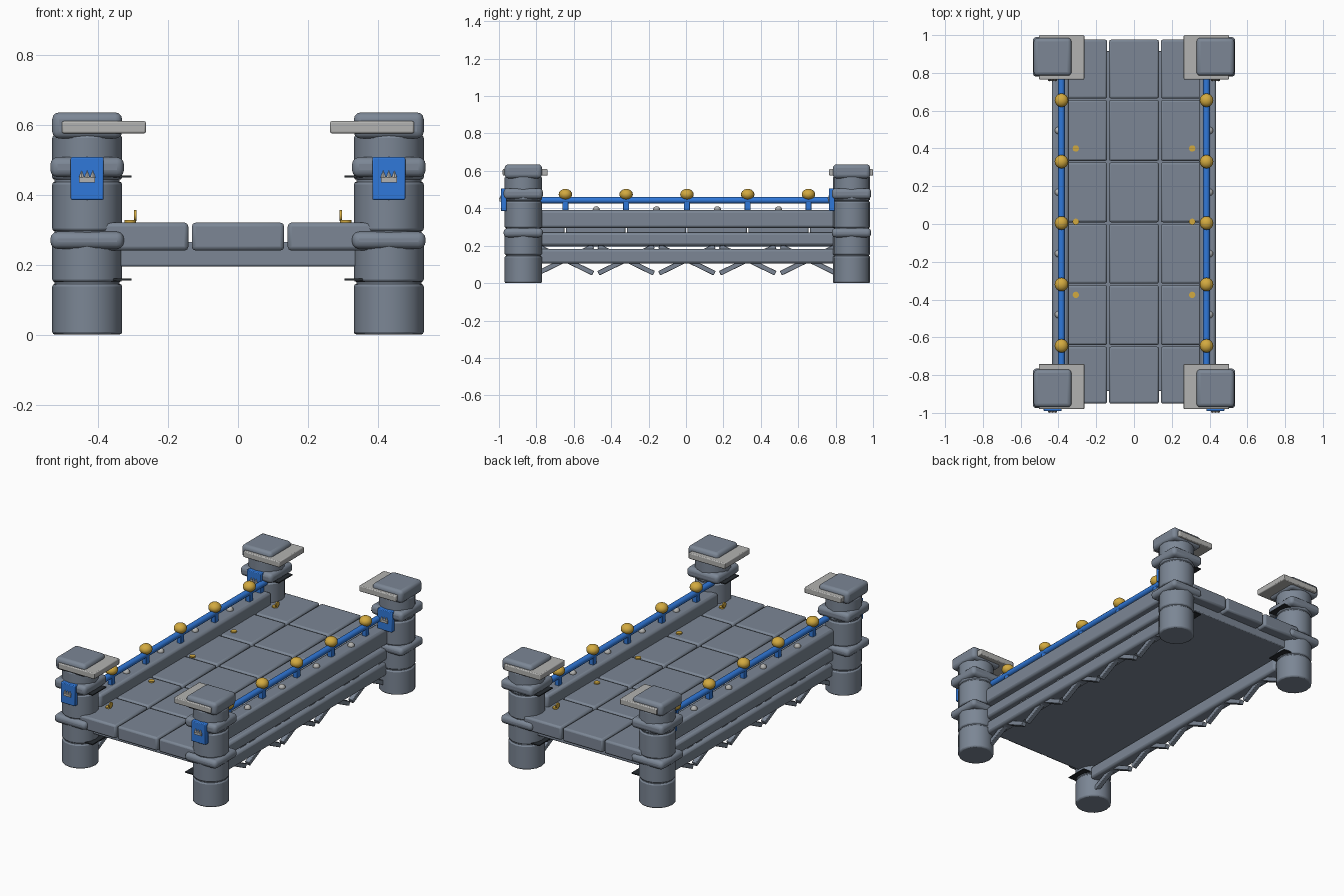
import bpy, math
from mathutils import Vector

if "Cube" in bpy.data.objects:
    bpy.data.objects.remove(bpy.data.objects["Cube"])


def material(name, rgb):
    m = bpy.data.materials.new(name)
    m.diffuse_color = (*rgb, 1)
    m.use_nodes = True
    m.node_tree.nodes["Principled BSDF"].inputs["Base Color"].default_value = m.diffuse_color
    return m


STONE = material("slate stone", (0.20, 0.24, 0.30))
PALE = material("pale stone", (0.45, 0.45, 0.44))
BLUE = material("blue paint", (0.03, 0.19, 0.70))
GOLD = material("brass", (0.65, 0.40, 0.05))
DARK = material("dark joint", (0.02, 0.025, 0.03))


def finish(name, mat, bevel=0.0, segments=2):
    o = bpy.context.object
    o.name = name
    o.data.materials.append(mat)
    if bevel:
        b = o.modifiers.new("bevel", 'BEVEL')
        b.width, b.segments = bevel, segments
        b.limit_method = 'ANGLE'
        b.angle_limit = math.radians(40)
    bpy.ops.object.shade_smooth_by_angle(angle=math.radians(35))
    return o


def box(name, x, y, z, mat=STONE, bevel=0.0, segments=2):
    """Box from (min, max) ranges."""
    lo, hi = Vector((x[0], y[0], z[0])), Vector((x[1], y[1], z[1]))
    bpy.ops.mesh.primitive_cube_add(size=1, location=(lo + hi) / 2)
    o = bpy.context.object
    o.scale = [abs(v) for v in hi - lo]
    bpy.ops.object.transform_apply(location=False, rotation=False, scale=True)
    return finish(name, mat, bevel, segments)


def cyl(name, loc, r, h, mat=STONE, sides=16, rot=(0, 0, 0), bevel=0.0):
    bpy.ops.mesh.primitive_cylinder_add(vertices=sides, radius=r, depth=h,
                                        location=loc, rotation=rot)
    return finish(name, mat, bevel)


def ball(name, loc, r, mat, zscale=1.0):
    bpy.ops.mesh.primitive_uv_sphere_add(segments=16, ring_count=10, radius=r, location=loc)
    bpy.context.object.scale.z = zscale
    return finish(name, mat)


def around(c, half):
    return (c - half, c + half)


def side(s, a, b):
    """x range mirrored to side s."""
    return tuple(sorted((s * a, s * b)))


# Deck: base slab and 3 x 6 paving stones
box("deck_base", (-0.38, 0.38), (-0.885, 0.915), (0.195, 0.265), STONE, 0.005)
rows = [-0.955, -0.645, -0.32, 0.005, 0.33, 0.66, 0.98]
cols = [-0.395, -0.137, 0.137, 0.395]
for y0, y1 in zip(rows, rows[1:]):
    for x0, x1 in zip(cols, cols[1:]):
        box("paving_stone", (x0 + 0.005, x1 - 0.005), (y0 + 0.004, y1 - 0.004),
            (0.24, 0.32), STONE, 0.011)

POSTS = [-0.645, -0.32, 0.005, 0.33, 0.655]
for s in (-1, 1):
    # Corner towers
    for ty, slab in ((-0.87, (-0.98, -0.74)), (0.885, (0.765, 1.0))):
        tx = s * 0.431
        cyl("tower_core", (tx, ty, 0.29), 0.093, 0.56)
        for z0, z1 in ((0.0, 0.145), (0.15, 0.29), (0.295, 0.437), (0.442, 0.57)):
            cyl("tower_drum", (tx, ty, (z0 + z1) / 2), 0.1, z1 - z0, bevel=0.008)
        for z0, z1 in ((0.245, 0.294), (0.45, 0.507)):
            box("tower_collar", around(tx, 0.105), around(ty, 0.105), (z0, z1), STONE, 0.02, 3)
        box("tower_cap", around(tx, 0.1), around(ty, 0.1), (0.56, 0.635), STONE, 0.02, 3)
        box("cap_slab", side(s, 0.263, 0.503), slab, (0.575, 0.61), PALE, 0.005)
        for z in (0.157, 0.452):
            box("joint_plate", side(s, 0.305, 0.43), around(ty, 0.065), around(z, 0.003), DARK)
        # Banner with crown badge on the front face
        f = ty - 0.1
        box("banner", around(tx, 0.047), (f - 0.02, f + 0.01), (0.385, 0.507), BLUE, 0.004)
        box("crown_base", around(tx, 0.023), (f - 0.027, f - 0.015), (0.435, 0.451), PALE)
        for k in (-1, 0, 1):
            bpy.ops.mesh.primitive_cone_add(vertices=6, radius1=0.009, depth=0.02,
                                            location=(tx + k * 0.016, f - 0.021, 0.459))
            finish("crown_point", PALE)

    # Long side beams: parapet, string course and lower beam
    for name, z0, z1, a, b in (("parapet", 0.295, 0.39, 0.345, 0.435),
                               ("string_course", 0.2, 0.27, 0.35, 0.43),
                               ("lower_beam", 0.105, 0.182, 0.35, 0.425)):
        box(name, side(s, a, b), (-0.8, 0.81), (z0, z1), STONE, 0.014)

    # Handrail, posts, finials and cross braces
    rx = s * 0.384
    cyl("handrail", (rx, 0.005, 0.443), 0.018, 1.6, BLUE, 12, (math.pi / 2, 0, 0))
    for y in POSTS:
        box("rail_post", around(rx, 0.014), around(y, 0.016), (0.38, 0.44), BLUE, 0.003)
        ball("rail_finial", (rx, y, 0.474), 0.036, GOLD, 0.83)
        for d in (-1, 1):
            o = box("cross_brace", around(s * 0.39, 0.014), around(y, 0.165),
                    around(0.125, 0.013), STONE, 0.003)
            o.rotation_euler.x = d * math.radians(26)

    # Parapet studs and brass studs on the deck
    for y in (-0.48, -0.157, 0.168, 0.495):
        ball("parapet_stud", (s * 0.4, y, 0.392), 0.019, PALE)
    for y in (-0.78, -0.375, 0.012, 0.4, 0.79):
        cyl("deck_stud", (s * 0.308, y, 0.323), 0.017, 0.008, GOLD, 12)
    for y in (-0.78, 0.79):
        cyl("upright_stud", (s * 0.294, y, 0.34), 0.016, 0.007, GOLD, 12, (0, math.pi / 2, 0))
